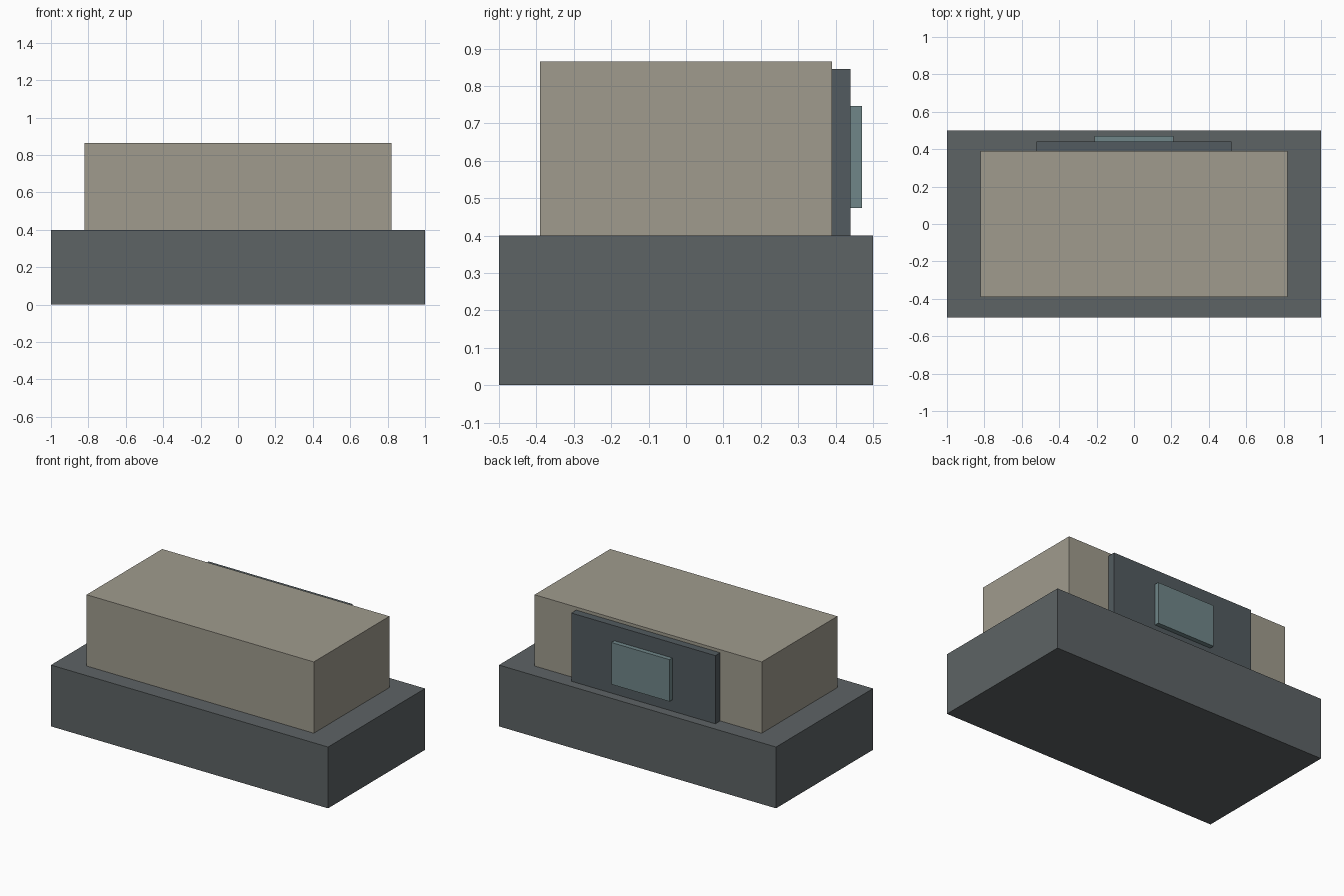
import bpy
import bmesh
from mathutils import Matrix

if "Cube" in bpy.data.objects:
    bpy.data.objects.remove(bpy.data.objects["Cube"])


def material(name, rgb):
    mat = bpy.data.materials.new(name)
    mat.diffuse_color = (*rgb, 1.0)
    mat.use_nodes = True
    mat.node_tree.nodes["Principled BSDF"].inputs["Base Color"].default_value = mat.diffuse_color
    return mat


def box(name, x_half, y_range, z_range, mat):
    """Box centred on x = 0, spanning the given y and z ranges."""
    (y0, y1), (z0, z1) = y_range, z_range
    bm = bmesh.new()
    place = Matrix.Translation((0, (y0 + y1) / 2, (z0 + z1) / 2))
    size = Matrix.Diagonal((2 * x_half, y1 - y0, z1 - z0, 1))
    bmesh.ops.create_cube(bm, size=1, matrix=place @ size)
    mesh = bpy.data.meshes.new(name)
    bm.to_mesh(mesh)
    bm.free()
    mesh.materials.append(mat)
    obj = bpy.data.objects.new(name, mesh)
    bpy.context.collection.objects.link(obj)
    return obj


slate = material("slate", (0.11, 0.125, 0.13))
stone = material("stone", (0.35, 0.33, 0.27))
dark = material("dark_slate", (0.085, 0.105, 0.115))
teal = material("teal_grey", (0.16, 0.24, 0.25))

# Wide plinth and the block standing on it
box("base", 1.0, (-0.5, 0.5), (0.0, 0.4), slate)
box("upper_block", 0.82, (-0.39, 0.39), (0.4, 0.865), stone)

# Stepped panels on the back face
box("back_panel", 0.52, (0.39, 0.44), (0.4, 0.845), dark)
box("back_plate", 0.21, (0.44, 0.47), (0.474, 0.747), teal)
